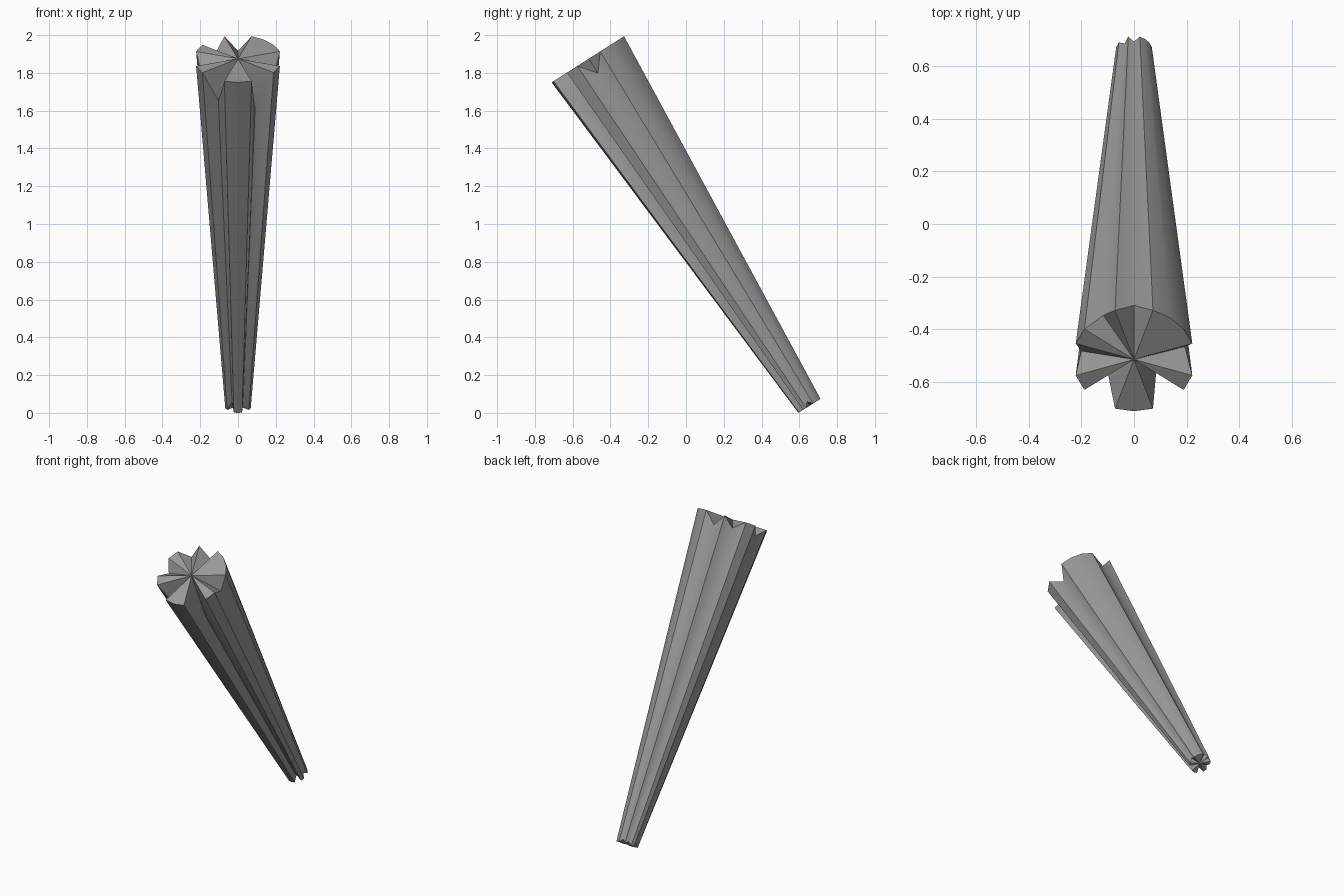
import bpy, bmesh, math
from mathutils import Vector

if "Cube" in bpy.data.objects:
    bpy.data.objects.remove(bpy.data.objects["Cube"], do_unlink=True)

# Axis of the tilted, tapered shaft
TOP = Vector((0, -0.515, 1.875))
BASE = Vector((0, 0.655, 0.038))
AXIS = (BASE - TOP).normalized()
SIDE = Vector((1, 0, 0))
BACK = Vector((0, -AXIS.z, AXIS.y))
SIDES = 20

# Fluted rim corners: index -> (inward pinch, drop along the axis)
FLUTES = {0: (0.16, 0.075), 5: (0.17, 0.09), 8: (0.34, 0.235),
          12: (0.24, 0.17), 15: (0.14, 0.06), 18: (0.15, 0.06)}


def ring(bm, center, radius, inward):
    """One notched rim; the notches sink towards the middle of the shaft."""
    verts = []
    for i in range(SIDES):
        a = math.tau * i / SIDES
        pinch, drop = FLUTES.get(i, (0, 0))
        r = radius * (1 - pinch)
        out = SIDE * math.sin(a) + BACK * math.cos(a)
        verts.append(bm.verts.new(center + out * r + inward * drop * radius / 0.232))
    return verts


grey = bpy.data.materials.new("Mid grey")
grey.use_nodes = True
color = (0.32, 0.32, 0.32, 1)
grey.diffuse_color = color
grey.node_tree.nodes["Principled BSDF"].inputs["Base Color"].default_value = color

bm = bmesh.new()
upper = ring(bm, TOP, 0.233, AXIS)
lower = ring(bm, BASE, 0.071, -AXIS)
upper_hub = bm.verts.new(TOP)
lower_hub = bm.verts.new(BASE)

# Fluted wall and the two pleated end caps
for i in range(SIDES):
    j = (i + 1) % SIDES
    bm.faces.new((upper[i], upper[j], lower[j], lower[i]))
    bm.faces.new((upper_hub, upper[j], upper[i]))
    bm.faces.new((lower_hub, lower[i], lower[j]))
bmesh.ops.recalc_face_normals(bm, faces=bm.faces)

mesh = bpy.data.meshes.new("fluted_shaft")
bm.to_mesh(mesh)
bm.free()
mesh.materials.append(grey)
shaft = bpy.data.objects.new("fluted_shaft", mesh)
bpy.context.collection.objects.link(shaft)

bpy.context.view_layer.objects.active = shaft
shaft.select_set(True)
bpy.ops.object.shade_smooth_by_angle(angle=math.radians(40))
